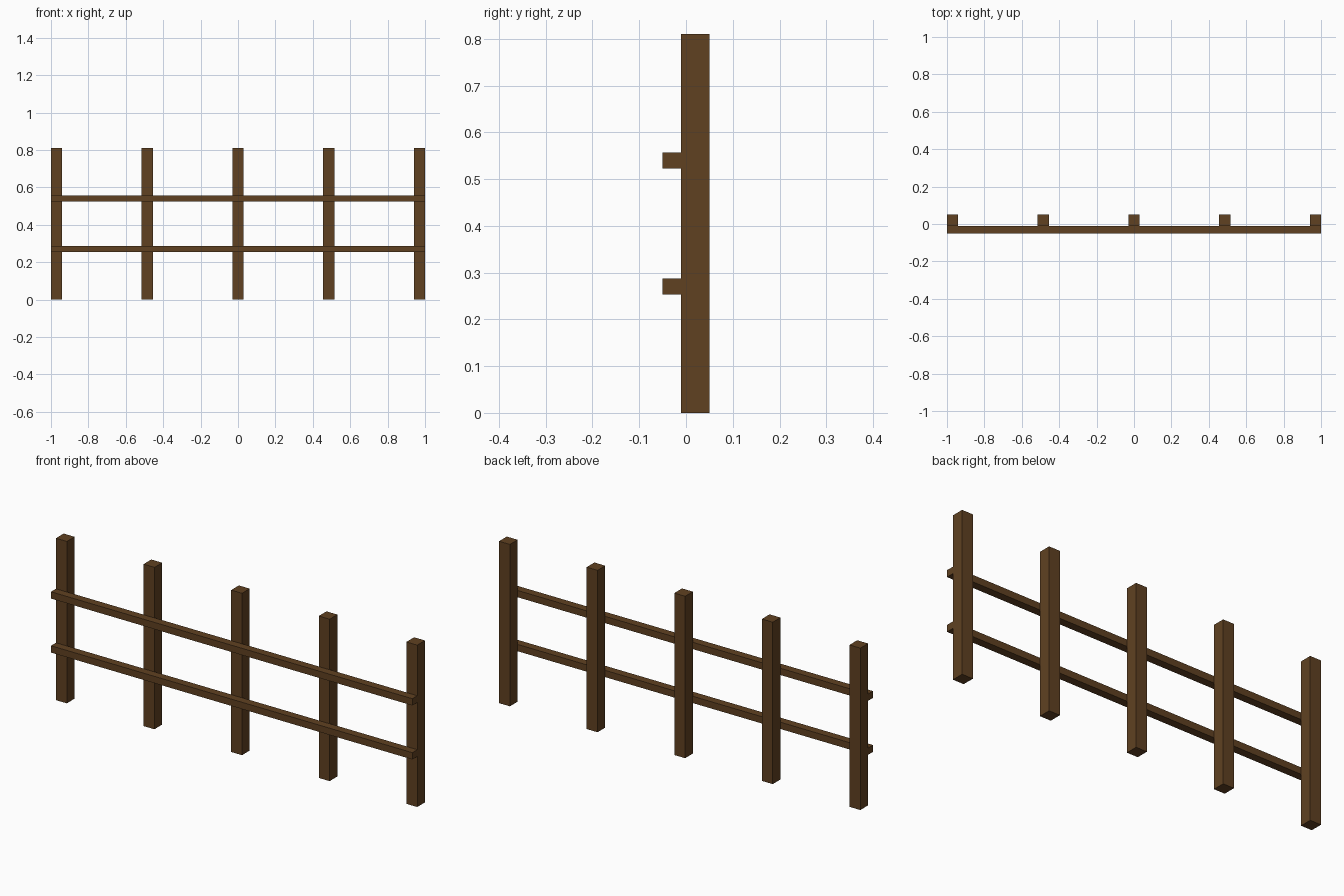
import bpy

if "Cube" in bpy.data.objects:
    bpy.data.objects.remove(bpy.data.objects["Cube"])

wood = bpy.data.materials.new("brown_wood")
wood.diffuse_color = (0.117, 0.053, 0.0155, 1.0)
wood.use_nodes = True
wood.node_tree.nodes["Principled BSDF"].inputs["Base Color"].default_value = wood.diffuse_color


def box(name, lo, hi):
    """Axis-aligned box between two corners."""
    centre = [(a + b) / 2 for a, b in zip(lo, hi)]
    bpy.ops.mesh.primitive_cube_add(size=1, location=centre)
    ob = bpy.context.object
    ob.name = name
    ob.scale = [b - a for a, b in zip(lo, hi)]
    bpy.ops.object.transform_apply(location=False, rotation=False, scale=True)
    ob.data.materials.append(wood)
    return ob


# Five evenly spaced upright posts
HALF = 0.03
for i in range(5):
    x = -0.97 + i * 0.485
    box(f"post_{i + 1}", (x - HALF, -0.011, 0), (x + HALF, 0.05, 0.81))

# Two horizontal rails fixed to the front of the posts
for name, z in (("lower_rail", 0.27), ("upper_rail", 0.54)):
    box(name, (-1, -0.05, z - 0.017), (1, -0.01, z + 0.017))
